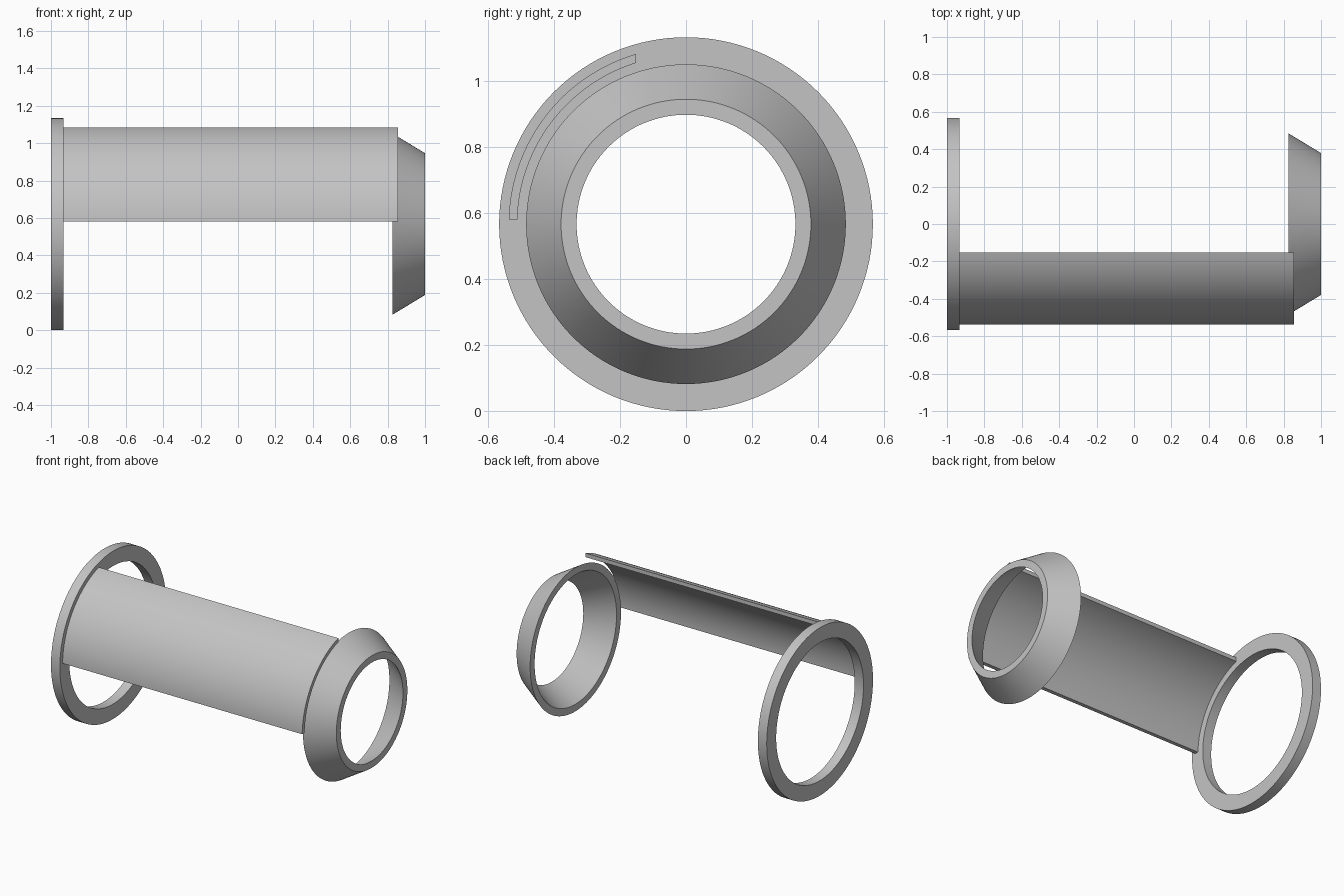
import bpy
import bmesh
from math import asin, cos, sin, pi

cube = bpy.data.objects.get("Cube")
if cube:
    bpy.data.objects.remove(cube, do_unlink=True)

AXIS_Z = 0.567
SEGMENTS = 128

grey = bpy.data.materials.new("light grey")
grey.use_nodes = True
grey.diffuse_color = (0.55, 0.55, 0.55, 1)
grey.node_tree.nodes["Principled BSDF"].inputs["Base Color"].default_value = grey.diffuse_color


def finish(name, bm):
    """Turn the bmesh into a smooth object with sharp edges kept."""
    bmesh.ops.recalc_face_normals(bm, faces=bm.faces)
    mesh = bpy.data.meshes.new(name)
    bm.to_mesh(mesh)
    bm.free()
    mesh.materials.append(grey)
    obj = bpy.data.objects.new(name, mesh)
    bpy.context.collection.objects.link(obj)
    bpy.ops.object.select_all(action="DESELECT")
    obj.select_set(True)
    bpy.context.view_layer.objects.active = obj
    bpy.ops.object.shade_smooth_by_angle(angle=pi / 9)
    return obj


def lathe_ring(name, profile):
    """Revolve a closed (x, radius) profile around the long axis."""
    bm = bmesh.new()
    loops = []
    for i in range(SEGMENTS):
        a = 2 * pi * i / SEGMENTS
        loops.append([bm.verts.new((x, r * cos(a), AXIS_Z + r * sin(a))) for x, r in profile])
    n = len(profile)
    for i in range(SEGMENTS):
        p, q = loops[i], loops[(i + 1) % SEGMENTS]
        for j in range(n):
            k = (j + 1) % n
            bm.faces.new((p[j], p[k], q[k], q[j]))
    return finish(name, bm)


def curved_plate(name, x0, x1, inner, outer, low, edge, steps=40):
    """Arc-shaped sheet: level lower end at height low, upright upper end at y = -edge."""
    bm = bmesh.new()
    rows = []
    for i in range(steps + 1):
        row = []
        for x, r in ((x0, inner), (x0, outer), (x1, outer), (x1, inner)):
            start, end = asin(low / r), pi / 2 - asin(edge / r)
            a = start + (end - start) * i / steps
            row.append(bm.verts.new((x, -r * cos(a), AXIS_Z + r * sin(a))))
        rows.append(row)
    for p, q in zip(rows, rows[1:]):
        for j in range(4):
            k = (j + 1) % 4
            bm.faces.new((p[j], p[k], q[k], q[j]))
    bm.faces.new(rows[0])
    bm.faces.new(rows[-1])
    return finish(name, bm)


# Flat ring at the right end
lathe_ring("flat_ring", [(-1, 0.466), (-1, 0.567), (-0.934, 0.567), (-0.934, 0.466)])

# Tapered ring at the left end, with an even wall
lathe_ring("tapered_ring", [(0.825, 0.437), (0.825, 0.485), (1, 0.379), (1, 0.332)])

# Curved sheet running between the rings
curved_plate("curved_plate", -0.934, 0.856, 0.512, 0.538, 0.0145, 0.152)
